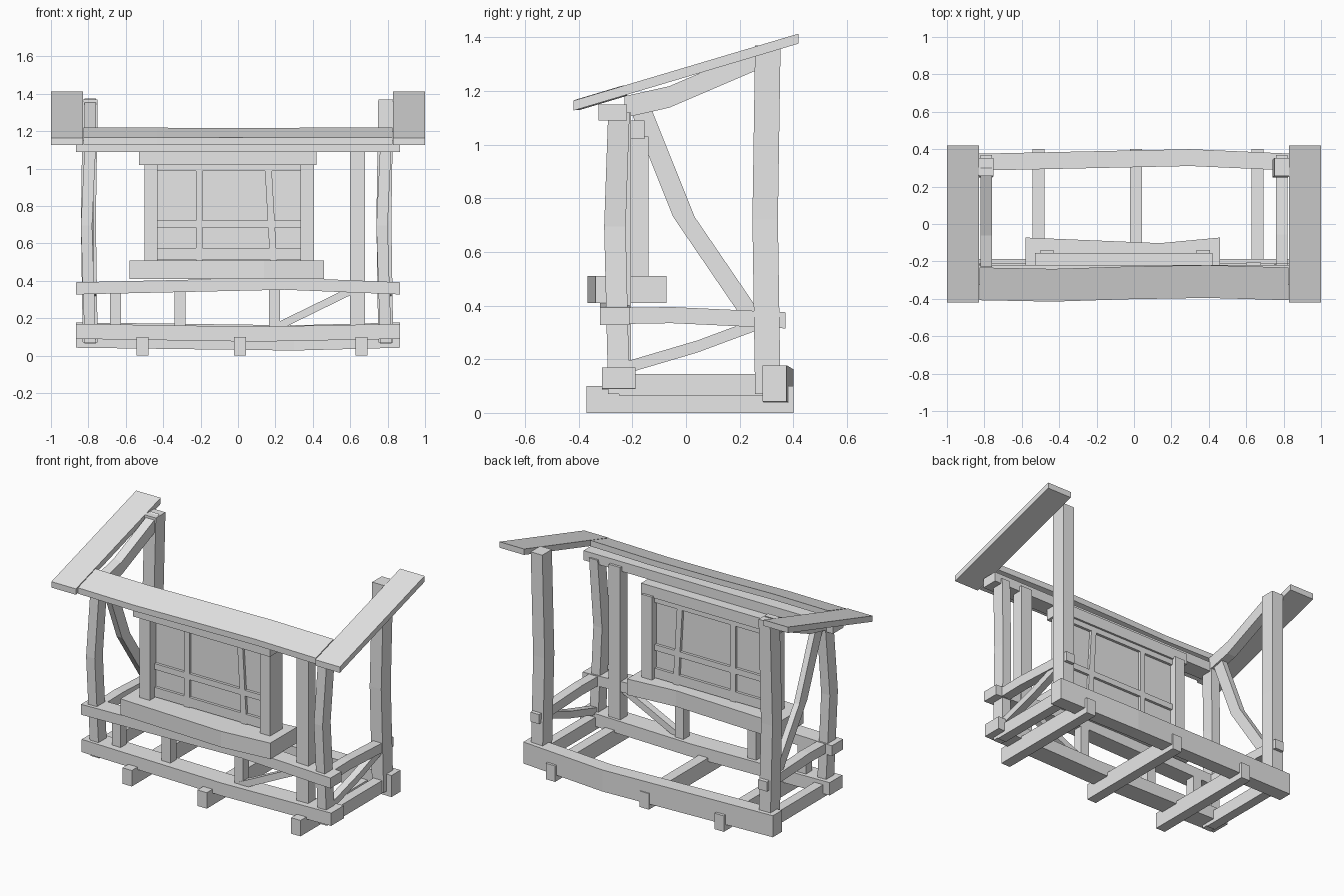
import bpy, bmesh
from mathutils import Vector

cube = bpy.data.objects.get("Cube")
if cube:
    bpy.data.objects.remove(cube)

GREY = (0.8, 0.8, 0.8, 1)
wood = bpy.data.materials.new("plain_grey")
wood.use_nodes = True
wood.diffuse_color = GREY
wood.node_tree.nodes["Principled BSDF"].inputs["Base Color"].default_value = GREY

# Shared levels and timber thicknesses
FRONT, BACK, SIDE, SILL_END = -0.25, 0.305, 0.79, 0.865
SILL_Z, RAIL_Z, PLATE_Z = 0.13, 0.36, 1.12
THIN, SLIM, THICK, BOARD = 0.045, 0.06, 0.08, 0.037
SLOPE = 0.3
PANE_Y = -0.19
PANE_RIGHT, PANE_LEFT, PANE_LOW, PANE_HIGH = -0.44, 0.35, 0.5, 1.03
MIRROR = {"right": -1, "left": 1}


def beam(name, axis, start, end, width, height, bend=None, slope=0.0):
    """Rectangular timber from start to end, with its ends cut square to the axis.
    Width and height follow the two other axes; bend shifts the middle;
    slope tilts the section of a roof board."""
    start, end = Vector(start), Vector(end)
    path = [start, end]
    if bend:
        path.insert(1, (start + end) / 2 + Vector(bend))
    across = [Vector([letter == other for letter in "xyz"])
              for other in "xyz" if other != axis]
    tilt = Vector((0, 0, slope))
    side = (across[0] + tilt) * width / 2
    rise = across[1] * height / 2

    bm = bmesh.new()
    rings = []
    for point in path:
        corners = (-side - rise, side - rise, side + rise, rise - side)
        rings.append([bm.verts.new(point + corner) for corner in corners])
    for ring, following in zip(rings, rings[1:]):
        for i in range(len(ring)):
            bm.faces.new((ring[i - 1], ring[i], following[i], following[i - 1]))
    bm.faces.new(rings[0])
    bm.faces.new(rings[-1])
    bmesh.ops.recalc_face_normals(bm, faces=bm.faces)

    mesh = bpy.data.meshes.new(name)
    bm.to_mesh(mesh)
    bm.free()
    mesh.materials.append(wood)
    bpy.context.collection.objects.link(bpy.data.objects.new(name, mesh))


def long_beam(name, y, z, width, height, bend=None):
    """Timber running the whole length of the frame."""
    beam(name, "x", (-SILL_END, y, z), (SILL_END, y, z), width, height, bend)


def post(name, x, y, low, high, width, depth, bend=None):
    """Upright timber."""
    beam(name, "z", (x, y, low), (x, y, high), width, depth, bend)


# Ground skids
for name, x in {"right": -0.51, "middle": 0.01, "left": 0.66}.items():
    beam(f"{name}_skid", "y", (x, -0.37, 0.05), (x, 0.4, 0.05), 0.065, 0.1)

# Timbers along the front and back
long_beam("front_sill", FRONT, SILL_Z, 0.125, THICK, (0.1, 0, -0.015))
long_beam("back_sill", 0.33, 0.11, 0.09, 0.135, (0.3, 0.025, -0.015))
long_beam("front_rail", -0.265, RAIL_Z, 0.11, 0.065, (0.25, 0, 0.025))
long_beam("front_plate", -0.273, PLATE_Z, 0.105, SLIM)

# Both ends: sills, rails, corner posts and sloping roof boards
for name, side in MIRROR.items():
    x = side * SIDE
    beam(f"{name}_sill", "y", (x, FRONT, 0.105), (x, BACK, 0.105), SLIM, THICK)
    beam(f"{name}_rail", "y", (x, -0.32, RAIL_Z), (x, 0.37, 0.345), SLIM, SLIM,
         (0, -0.08, 0.012))
    post(f"front_{name}_post", x, FRONT, 0.07, PLATE_Z, SLIM, THICK, (-0.02, -0.015, 0.1))
    post(f"back_{name}_post", x, BACK, 0.07, 1.37, THICK, 0.095, (-0.01, -0.01, 0))
    edge = side * 0.915
    reach, lift = 0.42, 0.125
    beam(f"{name}_roof_board", "y", (edge, -reach, 1.27 - lift), (edge, reach, 1.27 + lift),
         0.17, BOARD)

# Extra front post and short studs under the rail
post("inner_front_post", 0.64, -0.24, SILL_Z, PLATE_Z, THICK, 0.07)
for name, x in {"right": -0.655, "middle": -0.31, "left": 0.195}.items():
    post(f"{name}_low_stud", x, -0.24, SILL_Z, RAIL_Z, SLIM, SLIM)

# Braces and the single rafter
beam("right_brace", "z", (-SIDE, BACK - 0.06, RAIL_Z), (-SIDE, -0.18, 1.16), BOARD, THICK,
     (0, -0.04, -0.03))
beam("right_rafter", "y", (-SIDE, -0.23, 1.14), (-SIDE, BACK, 1.335), SLIM, THICK,
     (0, -0.1, -0.06))
beam("left_low_brace", "y", (SIDE, -0.22, 0.17), (SIDE, BACK, 0.345), THIN, THIN,
     (0, 0, -0.01))
beam("front_low_brace", "x", (0.2, FRONT, 0.15), (0.63, FRONT, RAIL_Z), THIN, THIN)

# Window surround
beam("window_sill", "x", (-0.58, -0.205, 0.46), (0.46, -0.205, 0.46), 0.265, 0.1,
     (0.2, -0.03, 0))
beam("window_header", "x", (-0.53, -0.22, 1.055), (0.42, -0.22, 1.055), SILL_Z, 0.07)
for name, x in {"right": -0.465, "left": 0.37}.items():
    post(f"window_{name}_jamb", x, -0.2, PANE_LOW, PANE_HIGH, 0.07, 0.12)

# Window panel and bars
post("window_panel", (PANE_RIGHT + PANE_LEFT) / 2, PANE_Y, PANE_LOW, PANE_HIGH,
     PANE_LEFT - PANE_RIGHT, 0.012)
for name, x, lean in (("right", -0.207, 0), ("left", 0.19, -0.03)):
    beam(f"window_{name}_bar", "z", (x, PANE_Y, PANE_LOW), (x + lean, PANE_Y, PANE_HIGH),
         BOARD, THIN)
for name, z, height in (("bottom", 0.545, SLIM), ("middle", 0.705, BOARD), ("top", 1.005, BOARD)):
    beam(f"window_{name}_bar", "x", (PANE_RIGHT, PANE_Y, z), (PANE_LEFT, PANE_Y, z),
         THIN, height)

# Sloping boards over the front, with a seam near the middle
SEAM = (-0.04, -0.315, 1.173)
for name, side in MIRROR.items():
    end = (side * 0.825, -0.32, 1.175)
    beam(f"front_{name}_roof_board", "x", SEAM, end, 0.175, BOARD,
         (0, 0.01 * side, 0), SLOPE)
